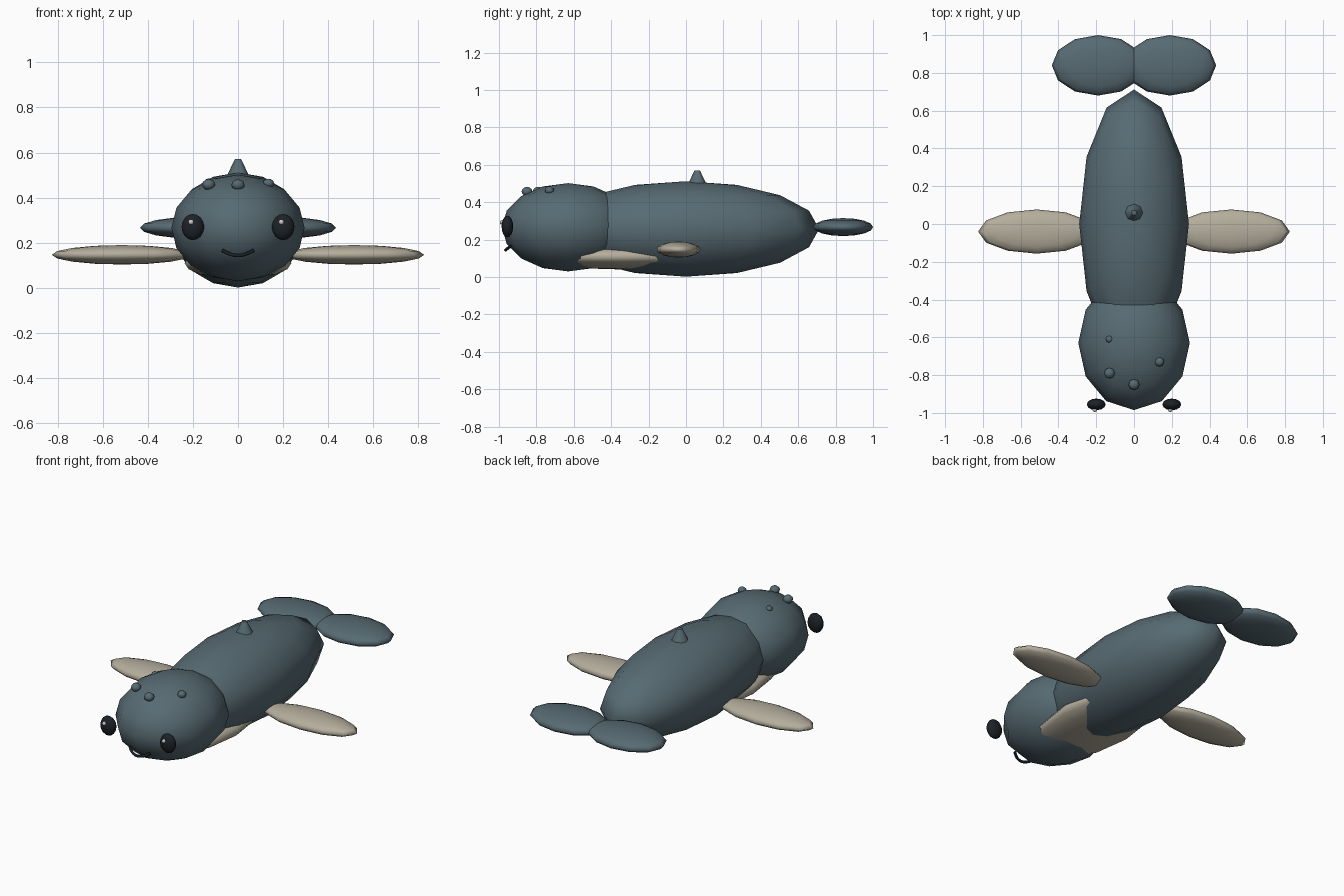
import bpy, math

if "Cube" in bpy.data.objects:
    bpy.data.objects.remove(bpy.data.objects["Cube"])


def material(name, rgb):
    m = bpy.data.materials.new(name)
    m.diffuse_color = (*rgb, 1)
    m.use_nodes = True
    m.node_tree.nodes["Principled BSDF"].inputs["Base Color"].default_value = m.diffuse_color
    return m


SKIN = material("slate skin", (0.095, 0.145, 0.170))
TAN = material("pale tan", (0.46, 0.42, 0.335))
BLACK = material("dark", (0.012, 0.016, 0.020))
WHITE = material("glint", (0.85, 0.85, 0.85))


def ball(name, loc, radii, mat, seg=12, rings=8):
    bpy.ops.mesh.primitive_uv_sphere_add(segments=seg, ring_count=rings, radius=1, location=loc)
    o = bpy.context.object
    o.name = name
    o.scale = radii
    bpy.ops.object.transform_apply(location=False, rotation=False, scale=True)
    bpy.ops.object.shade_smooth()
    o.data.materials.append(mat)
    return o


# Main masses
ball("body", (0, 0, 0.257), (0.29, 0.712, 0.255), SKIN)
ball("head", (0, -0.63, 0.266), (0.295, 0.355, 0.236), SKIN)
ball("belly", (0, -0.33, 0.11), (0.237, 0.46, 0.07), TAN)

# Paired parts
for side, label in ((-1, "left"), (1, "right")):
    ball(label + "_flipper", (side * 0.515, -0.04, 0.147), (0.31, 0.117, 0.043), TAN)
    ball(label + "_fluke", (side * 0.19, 0.84, 0.267), (0.245, 0.16, 0.048), SKIN)
    ball(label + "_eye", (side * 0.2, -0.955, 0.27), (0.05, 0.031, 0.058), BLACK)
    ball(label + "_eye_glint", (side * 0.2 - 0.008, -0.984, 0.292), (0.012, 0.012, 0.012), WHITE, 8, 6)

# Blunt dorsal fin
bpy.ops.mesh.primitive_cone_add(vertices=8, radius1=0.055, radius2=0.014, depth=0.085,
                                location=(0, 0.06, 0.528))
fin = bpy.context.object
fin.name = "dorsal_fin"
fin.data.materials.append(SKIN)
bpy.ops.object.shade_smooth_by_angle(angle=math.radians(50))

# Barnacle bumps on the crown
bumps = [(-0.13, -0.61, 0.468, 0.02), (-0.13, -0.79, 0.458, 0.029),
         (0, -0.85, 0.457, 0.029), (0.135, -0.73, 0.463, 0.025)]
for i, (x, y, z, r) in enumerate(bumps):
    ball("barnacle_%d" % (i + 1), (x, y, z), (r, r, r * 0.85), SKIN, 8, 6)

# Smile: a thin curved tube
curve = bpy.data.curves.new("mouth", "CURVE")
curve.dimensions = "3D"
curve.bevel_depth = 0.008
curve.bevel_resolution = 1
curve.use_fill_caps = True
spline = curve.splines.new("POLY")
N = 9
spline.points.add(N - 1)
for i, p in enumerate(spline.points):
    t = -1 + 2 * i / (N - 1)
    p.co = (0.068 * t, -0.965 + 0.028 * t * t, 0.144 + 0.022 * t * t, 1)
mouth = bpy.data.objects.new("mouth", curve)
curve.materials.append(BLACK)
bpy.context.collection.objects.link(mouth)
